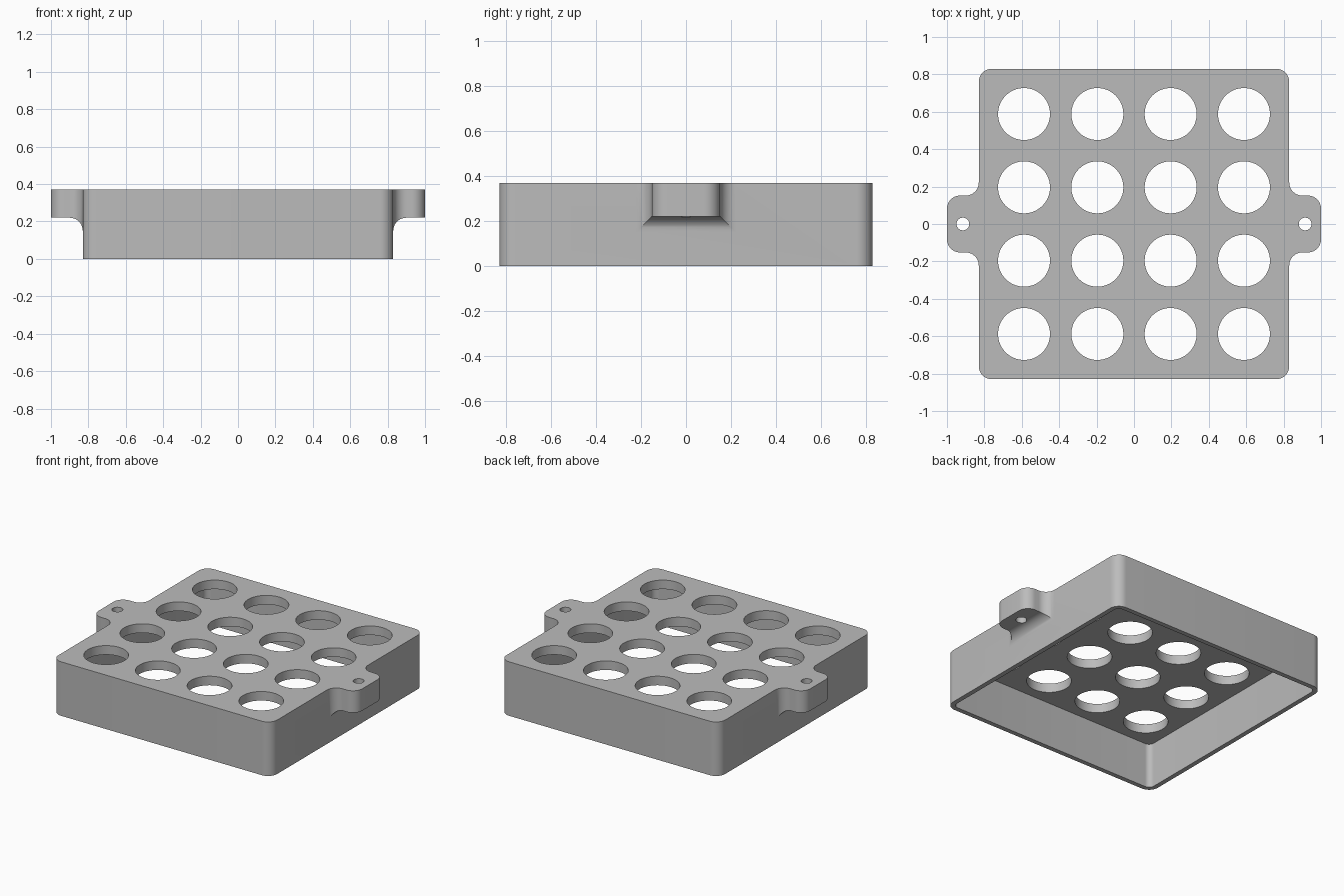
import bpy
import bmesh
from math import sin, cos, radians
from mathutils import Vector

if "Cube" in bpy.data.objects:
    bpy.data.objects.remove(bpy.data.objects["Cube"])

SIDE, HEIGHT = 0.83, 0.37      # half width and height of the case
WALL, PLATE = 0.032, 0.062     # side wall and top plate thickness
FILLET = 0.07
EAR_Y, EAR_Z = 0.152, 0.22     # half width and underside of the ears
PITCH = 0.392

grey = bpy.data.materials.new("plain grey")
grey.use_nodes = True
colour = (0.5, 0.5, 0.5, 1)
grey.diffuse_color = colour
grey.node_tree.nodes["Principled BSDF"].inputs["Base Color"].default_value = colour


def arc(cx, cy, r, start, end, n=10):
    angles = [radians(start + (end - start) * i / n) for i in range(n + 1)]
    return [(cx + r * cos(a), cy + r * sin(a)) for a in angles]


def prism(name, outline, low, high, along_y=False):
    """Extrude a closed outline along z, or an x-z outline along y."""
    bm = bmesh.new()
    place = (lambda p: (p[0], low, p[1])) if along_y else (lambda p: (p[0], p[1], low))
    face = bm.faces.new([bm.verts.new(place(p)) for p in outline])
    out = bmesh.ops.extrude_face_region(bm, geom=[face])
    shift = Vector((0, high - low, 0)) if along_y else Vector((0, 0, high - low))
    bmesh.ops.translate(bm, vec=shift,
                        verts=[v for v in out["geom"] if isinstance(v, bmesh.types.BMVert)])
    bmesh.ops.recalc_face_normals(bm, faces=bm.faces)
    mesh = bpy.data.meshes.new(name)
    bm.to_mesh(mesh)
    bm.free()
    mesh.materials.append(grey)
    obj = bpy.data.objects.new(name, mesh)
    bpy.context.collection.objects.link(obj)
    return obj


def combine(target, tool, operation):
    """Apply a boolean and discard the tool."""
    tool.hide_render = True
    mod = target.modifiers.new("cut", "BOOLEAN")
    mod.operation, mod.solver, mod.object = operation, "EXACT", tool
    bpy.context.view_layer.objects.active = target
    bpy.ops.object.modifier_apply(modifier=mod.name)
    bpy.data.objects.remove(tool)


def rounded_square(half, r):
    c = half - r
    return (arc(c, c, r, 0, 90) + arc(-c, c, r, 90, 180)
            + arc(-c, -c, r, 180, 270) + arc(c, -c, r, 270, 360))


# Outer case
case = prism("switch_case", rounded_square(SIDE, FILLET), 0, HEIGHT)

# Mounting ears: plan outline trimmed by a filleted side profile
root = SIDE - 0.02
upper = (arc(1 - FILLET, EAR_Y - FILLET, FILLET, 0, 90)
         + arc(SIDE + FILLET, EAR_Y + FILLET, FILLET, 270, 180)
         + [(root, EAR_Y + FILLET)])
plan = upper + [(x, -y) for x, y in reversed(upper)]
profile = ([(root, 0.5), (root, EAR_Z - FILLET)]
           + arc(SIDE + FILLET, EAR_Z - FILLET, FILLET, 180, 90)
           + [(1.1, EAR_Z), (1.1, 0.5)])
for side in (1, -1):
    ear = prism("mounting_ear", [(side * x, y) for x, y in plan], 0.1, HEIGHT)
    trim = prism("ear_trim", [(side * x, z) for x, z in profile], -0.4, 0.4, True)
    combine(ear, trim, "INTERSECT")
    combine(case, ear, "UNION")

# Open underside
cavity = prism("cavity", rounded_square(SIDE - WALL, FILLET - WALL), -0.1, HEIGHT - PLATE)
combine(case, cavity, "DIFFERENCE")

# Grid of round openings and the ear screw holes
holes = [((i - 1.5) * PITCH, (j - 1.5) * PITCH, 0.139, 64)
         for i in range(4) for j in range(4)]
holes += [(side * 0.915, 0, 0.034, 32) for side in (1, -1)]
for x, y, r, n in holes:
    cutter = prism("hole_cutter", arc(x, y, r, 0, 360, n)[:-1], 0.1, 0.5)
    combine(case, cutter, "DIFFERENCE")

bpy.ops.object.select_all(action="DESELECT")
case.select_set(True)
bpy.context.view_layer.objects.active = case
bpy.ops.object.shade_smooth_by_angle(angle=radians(30))
